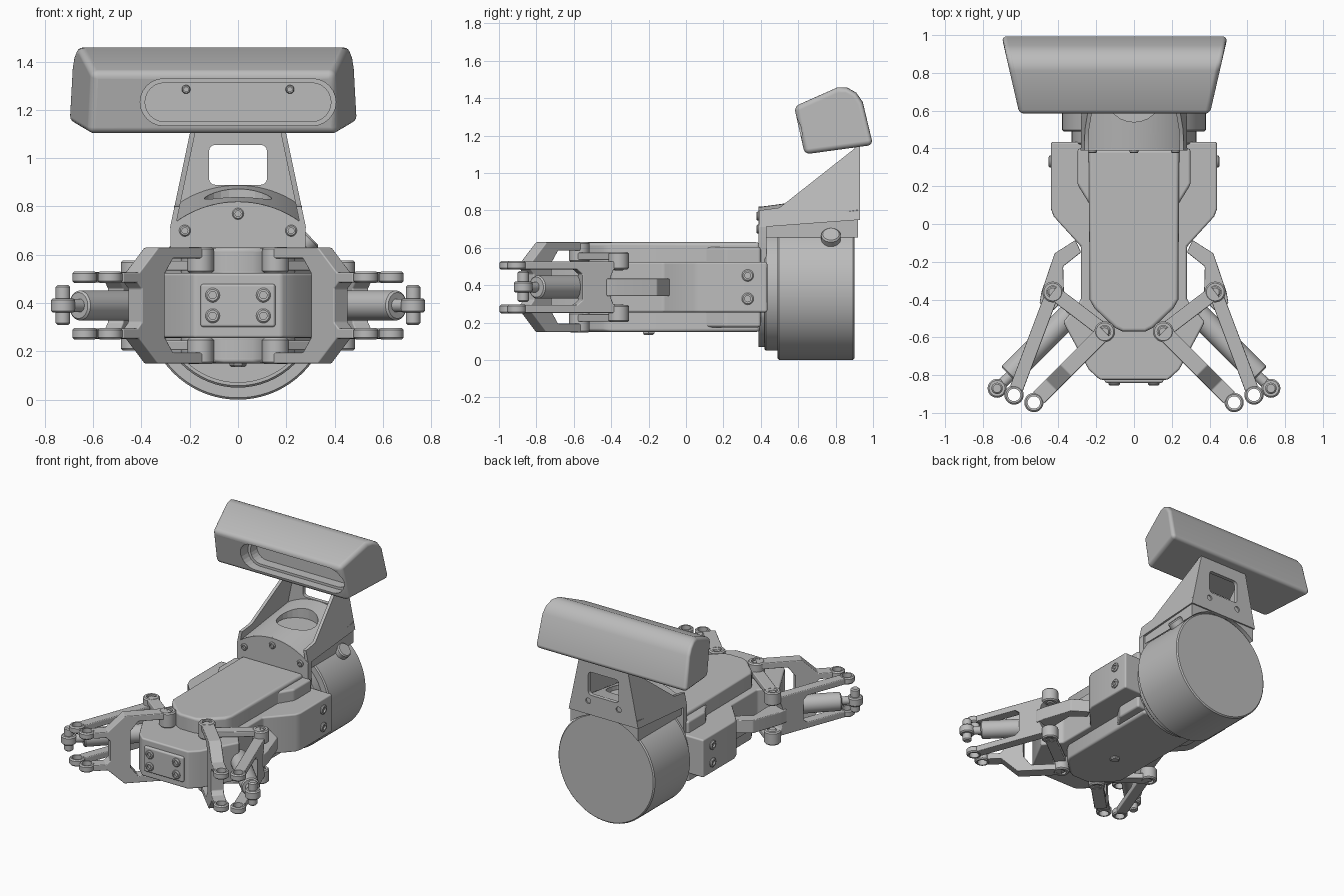
import bpy, bmesh, math
from mathutils import Vector, Matrix

cube = bpy.data.objects.get("Cube")
if cube:
    bpy.data.objects.remove(cube)

grey = bpy.data.materials.new("machined grey")
grey.use_nodes = True
grey.diffuse_color = (0.5, 0.5, 0.5, 1)
grey.node_tree.nodes["Principled BSDF"].inputs["Base Color"].default_value = (0.5, 0.5, 0.5, 1)

AXIS = 0.39          # height of the gripper's centre plane
parts = []


def finish(bm, name, mirror="", z0=0.0, bevel=0.0, seg=2):
    """Turn a bmesh into a part, mirrored over its own origin."""
    bmesh.ops.recalc_face_normals(bm, faces=bm.faces)
    mesh = bpy.data.meshes.new(name)
    bm.to_mesh(mesh)
    bm.free()
    mesh.materials.append(grey)
    ob = bpy.data.objects.new(name, mesh)
    ob.location.z = z0
    bpy.context.collection.objects.link(ob)
    if bevel:
        b = ob.modifiers.new("bevel", "BEVEL")
        b.width, b.segments, b.limit_method, b.harden_normals = bevel, seg, "ANGLE", True
    if mirror:
        m = ob.modifiers.new("mirror", "MIRROR")
        m.use_axis = ["x" in mirror, False, "z" in mirror]
        m.use_mirror_merge = False
    parts.append(ob)
    return ob


def frame(origin, u, v):
    """Matrix whose first two axes are u and v."""
    u, v = Vector(u).normalized(), Vector(v).normalized()
    m = Matrix((u, v, u.cross(v))).transposed().to_4x4()
    m.translation = origin
    return m


FLAT = Matrix.Identity(4)
FRONT = frame((0, 0, 0), (1, 0, 0), (0, 0, 1))     # local third axis is -y


def prism(name, pts, lo, hi, mat=FLAT, **kw):
    bm = bmesh.new()
    face = bm.faces.new([bm.verts.new(mat @ Vector((x, y, lo))) for x, y in pts])
    ext = bmesh.ops.extrude_face_region(bm, geom=[face])["geom"]
    move = mat.to_3x3() @ Vector((0, 0, hi - lo))
    bmesh.ops.translate(bm, vec=move, verts=[g for g in ext if isinstance(g, bmesh.types.BMVert)])
    return finish(bm, name, **kw)


def lathe(name, profile, origin, axis, steps=28, closed=False, **kw):
    """Spin (radius, height) points around an axis."""
    bm = bmesh.new()
    turn = Vector((0, 0, 1)).rotation_difference(Vector(axis)).to_matrix().to_4x4()
    vs = [bm.verts.new((r, 0, h)) for r, h in profile]
    es = [bm.edges.new(p) for p in zip(vs, vs[1:])]
    if closed:
        es.append(bm.edges.new((vs[-1], vs[0])))
    bmesh.ops.spin(bm, geom=vs + es, cent=(0, 0, 0), axis=(0, 0, 1), angle=math.tau, steps=steps)
    bmesh.ops.remove_doubles(bm, verts=bm.verts, dist=1e-5)
    bm.transform(Matrix.Translation(origin) @ turn)
    return finish(bm, name, **kw)


def rod(name, r, length, origin, axis, c=0.008, **kw):
    return lathe(name, [(0, 0), (r - c, 0), (r, c), (r, length - c), (r - c, length), (0, length)],
                 origin, axis, **kw)


def ring(name, outer, inner, lo, hi, xy, **kw):
    c = 0.008
    prof = [(inner, lo), (outer - c, lo), (outer, lo + c), (outer, hi - c), (outer - c, hi), (inner, hi)]
    return lathe(name, prof, (*xy, 0), (0, 0, 1), closed=True, **kw)


def screw(name, origin, axis, r=0.026, **kw):
    prof = [(r, -0.01), (r, 0.006), (r * .8, 0.012), (r * .5, 0.012), (r * .5, 0), (0, 0)]
    return lathe(name, prof, origin, axis, steps=18, **kw)


def cut(target, cutter):
    cutter.hide_render = True
    cutter.display_type = "WIRE"
    parts.remove(cutter)
    b = target.modifiers.new("cut", "BOOLEAN")
    b.object, b.solver = cutter, "EXACT"
    cutter.hide_set(True)


def both(half):
    """Close a right-hand outline with its mirror image in x."""
    return half + [(-x, y) for x, y in reversed(half)]


def fold(half):
    """Close an upper outline with its mirror image in the second axis."""
    return half + [(x, -y) for x, y in reversed(half)]


def arc(r, a0, a1, n, cx=0, cy=0):
    angles = [math.radians(a0 + (a1 - a0) * i / n) for i in range(n + 1)]
    return [(cx + r * math.cos(a), cy + r * math.sin(a)) for a in angles]


# Gripper body: core block, shoulders and long covers
prism("body_core", both([(.44, .435), (.44, .08), (.425, .04), (.28, -.12), (.28, -.40), (.375, -.52),
                         (.24, -.77), (.18, -.825)]), -.135, .135, z0=AXIS, bevel=.012)
prism("body_shoulder", both([(.30, .40), (.30, .21), (.22, .08)]), .12, .215,
      z0=AXIS, mirror="z", bevel=.015)
prism("body_cover", both([(.24, .395), (.235, -.40), (.21, -.445), (.10, -.55), (.06, -.57)]), .12, .24,
      z0=AXIS, mirror="z", bevel=.02, seg=3)
prism("front_panel", both([(.155, .09), (.155, -.09)]), .80, .842, FRONT, z0=AXIS, bevel=.012)
for dz in (.043, -.043):
    screw("panel_screw", (.105, -.842, dz), (0, -1, 0), r=.03, z0=AXIS, mirror="x")
    screw("side_screw", (.44, .33, dz * 1.45), (1, 0, 0), r=.032, z0=AXIS, mirror="x")
rod("underside_plug", .035, .03, (0, -.2, .135), (0, 0, 1), steps=6)

# Finger linkage, modelled once and mirrored
A, B = Vector((.43, -.36, 0)), Vector((.155, -.57, 0))
C, D = Vector((.635, -.905, 0)), Vector((.53, -.945, 0))
UP = (0, 0, 1)
four = dict(z0=AXIS, mirror="xz")
two = dict(z0=AXIS, mirror="x")

prism("inner_link", fold([(.20, .195), (0, .195), (0, .24), (.29, .24), (.40, .137), (.495, .137),
                          (.495, .095), (.41, .095), (.385, .07)])
      + [(.25, -.13), (.25, .13)], -.042, .042, frame(B, D - B, UP), bevel=.006, **two)
prism("outer_link", fold([(.04, .095), (0, .095), (0, .138), (.546, .138), (.546, .095),
                          (.25, .095), (.22, .07)])
      + [(.055, -.06), (.055, .06)], -.036, .036, frame(A, C - A, UP), bevel=.006, **two)
prism("crank_arm", [(.37, -.40), (.375, -.225), (.28, -.15), (.31, -.085), (.42, -.155),
                    (.49, -.36), (.50, -.42), (.43, -.46)], -.048, .045, bevel=.006, **two)
span = (A - B).length
prism("coupler", [(0, .145), (span, .145), (span, .185), (0, .185)], -.038, .038,
      frame(B, A - B, UP), bevel=.006, **four)
for p, lo, hi in ((A, .095, .187), (B, .135, .242)):
    ring("pivot_boss", .055, .032, lo, hi, p.xy, **four)
    rod("pivot_pin", .029, hi - lo, (*p.xy, lo - .006), UP, **four)
for p in (C, D):
    ring("tip_eye", .051, .033, .093, .14, p.xy, **four)

# Rods with ball joints between the links
out = Vector((1, -1, 0)).normalized()
rod("finger_rod", .062, .46, Vector((.335, -.475, 0)), out, **two)
joint = Vector((.725, -.87, 0))
neck = Vector((.64, -.79, 0))
rod("rod_neck", .028, (joint - neck).length, neck, (joint - neck).normalized(), **two)
ring("joint_eye", .05, .02, -.03, .03, joint.xy, **two)
rod("joint_pin", .03, .165, joint - Vector((0, 0, .08)), UP, **two)

# Motor with collar and side knob
MC = .38
rod("motor", .38, .41, (0, .49, MC), (0, 1, 0), steps=72)
rod("motor_collar", .33, .08, (0, .42, MC), (0, 1, 0), steps=64)
rod("motor_knob", .052, .07, (.25, .775, MC + .245), (.72, 0, .69))

# Mounting plate in front of the motor
edge = math.degrees(math.acos(.28 / .44))
low = math.degrees(math.acos(.28 / .31))
prism("mount_plate", arc(.44, edge, 180 - edge, 20, 0, MC) + arc(.31, 180 + low, 360 - low, 28, 0, MC),
      -.43, -.388, FRONT)
for x, z in ((0, .77), (.22, .70), (-.22, .70)):
    screw("plate_screw", (x, .388, z), (0, -1, 0), r=.024)


# Bracket: leaning cheeks, arched floor and pierced back wall
def lean(z):
    return .28 - .08 * (z - .72) / .38


bm = bmesh.new()
cheek = [(.39, .71), (.39, .80), (.50, .815), (.90, 1.13), (.93, 1.14), (.93, .75)]
rows = [[bm.verts.new((lean(z) - t, y, z)) for y, z in cheek] for t in (0, .022)]
for row in rows:
    bm.faces.new(row)
for i in range(len(cheek)):
    j = (i + 1) % len(cheek)
    bm.faces.new((rows[0][i], rows[0][j], rows[1][j], rows[1][i]))
finish(bm, "bracket_cheek", mirror="x")

bm = bmesh.new()
xs = [-.265 + .53 * i / 20 for i in range(21)]
rims = []
for y, rise in ((.40, 0), (.92, .07)):
    top = [bm.verts.new((x, y, MC + math.sqrt(.44 ** 2 - x * x) + rise)) for x in xs]
    under = [bm.verts.new((x, y, MC - .01 + math.sqrt(.39 ** 2 - x * x))) for x in xs]
    rims.append(top + under[::-1])
    bm.faces.new(rims[-1])
n = len(rims[0])
for i in range(n):
    j = (i + 1) % n
    bm.faces.new((rims[0][i], rims[0][j], rims[1][j], rims[1][i]))
floor = finish(bm, "bracket_floor")
cut(floor, prism("floor_pocket_cutter", [(x, y * .9) for x, y in arc(.14, 0, 345, 23, 0, .74)], .80, 1.0))

wall = prism("bracket_back", both([(lean(1.14), 1.14), (lean(.75), .75)]), -.93, -.902, FRONT)
cut(wall, prism("window_cutter", arc(.025, 0, 90, 4, .095, 1.03) + arc(.025, 90, 180, 4, -.095, 1.03)
                + arc(.025, 180, 270, 4, -.095, .915) + arc(.025, 270, 360, 4, .095, .915),
                -1, -.8, FRONT))
for x in (.12, -.12):
    cut(wall, prism("wall_hole_cutter", arc(.02, 0, 340, 17, x, .845), -1, -.8, FRONT))

# Sensor head: rounded profile whose ends taper to the front
bm = bmesh.new()
side = [(.578, 1.355), (.635, 1.10), (1.0, 1.15), (.945, 1.38), (.91, 1.43), (.86, 1.458), (.81, 1.458)]
ends = []
for s in (1, -1):
    ends.append([bm.verts.new((-.1025 + s * (.60 - .23 * (1 - y)), y, z)) for y, z in side])
    bm.faces.new(ends[-1])
for i in range(len(side)):
    j = (i + 1) % len(side)
    bm.faces.new((ends[0][i], ends[0][j], ends[1][j], ends[1][i]))
head = finish(bm, "sensor_head", bevel=.028, seg=4)


def slot(half, r):
    return arc(r, -90, 90, 12, half - r, 1.232) + arc(r, 90, 270, 12, r - half, 1.232)


cut(head, prism("slot_cutter", slot(.405, .097), -.69, -.4, FRONT))
cut(head, prism("slot_pocket_cutter", slot(.385, .080), -.76, -.5, FRONT))
for x in (.215, -.215):
    screw("slot_screw", (x, .758, 1.285), (0, -1, 0), r=.018)

# Smooth shading with sharp creases
bpy.ops.object.select_all(action="DESELECT")
for ob in parts:
    ob.select_set(True)
bpy.context.view_layer.objects.active = parts[0]
bpy.ops.object.shade_smooth_by_angle(angle=math.radians(32))
